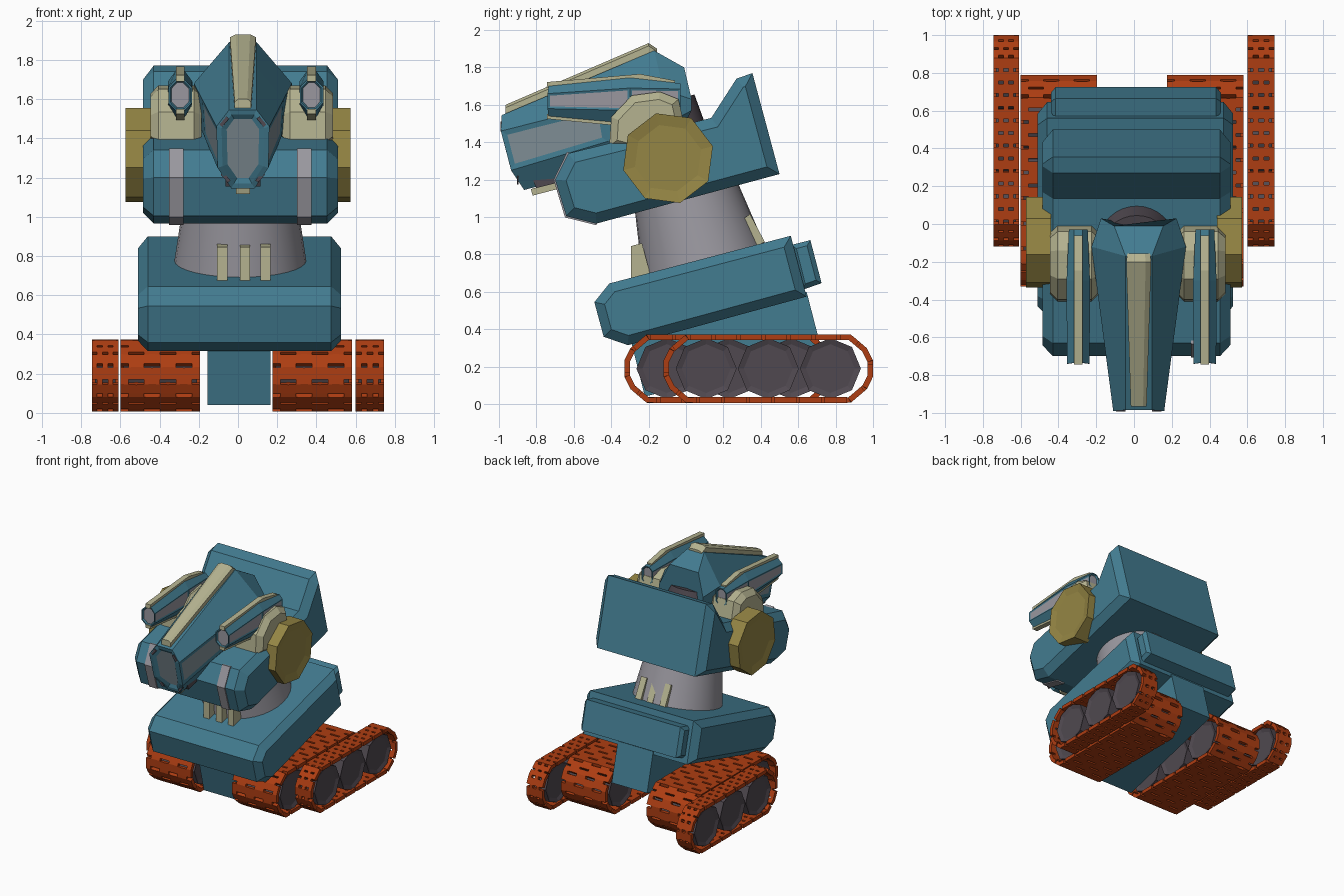
import bpy
import bmesh
import math
from mathutils import Matrix, Vector

if "Cube" in bpy.data.objects:
    bpy.data.objects.remove(bpy.data.objects["Cube"])

TILT = math.radians(15)


def make_mat(name, rgb):
    m = bpy.data.materials.new(name)
    m.use_nodes = True
    m.diffuse_color = (*rgb, 1)
    m.node_tree.nodes["Principled BSDF"].inputs["Base Color"].default_value = (*rgb, 1)
    return m


TEAL = make_mat("teal paint", (.055, .2, .28))
ORANGE = make_mat("rust orange", (.42, .047, .006))
BEIGE = make_mat("beige trim", (.46, .45, .28))
BRASS = make_mat("dull brass", (.3, .237, .058))
GREY = make_mat("light grey", (.32, .31, .345))
DARK = make_mat("dark grey", (.08, .066, .08))
GLASS = make_mat("blue grey panel", (.22, .28, .31))


def finish(name, bm, *mats, recalc=True):
    if recalc:
        bmesh.ops.recalc_face_normals(bm, faces=bm.faces[:])
    me = bpy.data.meshes.new(name)
    bm.to_mesh(me)
    bm.free()
    for m in mats:
        me.materials.append(m)
    ob = bpy.data.objects.new(name, me)
    bpy.context.collection.objects.link(ob)
    return ob


def prism(name, profile, x0, x1, mat, chamfer=0):
    """Side profile of (y, z) points pulled across x, with chamfered sides."""
    bm = bmesh.new()
    a, b = ([bm.verts.new((x, y, z)) for y, z in profile] for x in (x0, x1))
    n = len(profile)
    caps = [bm.faces.new(a), bm.faces.new(b)]
    for i in range(n):
        j = (i + 1) % n
        bm.faces.new((a[i], a[j], b[j], b[i]))
    bmesh.ops.recalc_face_normals(bm, faces=bm.faces[:])
    if chamfer:
        rims = list({e for f in caps for e in f.edges})
        bmesh.ops.bevel(bm, geom=rims, offset=chamfer, segments=1, affect='EDGES')
    return finish(name, bm, mat)


def inset(bm, face, thickness, depth):
    bmesh.ops.inset_individual(bm, faces=[face], thickness=thickness, depth=depth,
                               use_even_offset=True)


def loft(name, stations, cx, mat, panel_mat, panel_spans, panel_in, cap_in, caps):
    """Eight-sided mirrored rings joined in order, with inset side panels and end lenses."""
    bm = bmesh.new()
    rings = []
    for half in stations:
        pts = [(cx + x, y, z) for x, y, z in half]
        pts += [(cx - x, y, z) for x, y, z in reversed(half)]
        rings.append([bm.verts.new(p) for p in pts])
    panels = []
    for s, (a, b) in enumerate(zip(rings, rings[1:])):
        for j in range(8):
            k = (j + 1) % 8
            f = bm.faces.new((a[j], a[k], b[k], b[j]))
            if j in (1, 5) and s in panel_spans:
                panels.append(f)
    ends = [bm.faces.new(rings[0]), bm.faces.new(rings[-1])]
    bmesh.ops.recalc_face_normals(bm, faces=bm.faces[:])
    for f in panels:
        inset(bm, f, panel_in, -.004)
        f.material_index = 1
    for f in ends[:caps]:
        inset(bm, f, cap_in, 0)
        inset(bm, f, cap_in, -.012)
        f.material_index = 1
    return finish(name, bm, mat, panel_mat, recalc=False)


def disc(name, x0, x1, y, z, r, rim, turn, mat):
    """Octagonal wheel lying along x, with a sunken centre on both ends."""
    bm = bmesh.new()
    place = (Matrix.Translation(((x0 + x1) / 2, y, z)) @ Matrix.Rotation(turn, 4, 'X')
             @ Matrix.Rotation(math.pi / 2, 4, 'Y'))
    bmesh.ops.create_cone(bm, cap_ends=True, segments=8, radius1=r, radius2=r,
                          depth=abs(x1 - x0), matrix=place)
    for f in [f for f in bm.faces if len(f.verts) == 8]:
        inset(bm, f, rim, -.012)
    return finish(name, bm, mat)


def tilted_cone(name, centre, r0, r1, depth, mat):
    bm = bmesh.new()
    bmesh.ops.create_cone(bm, cap_ends=True, segments=32, radius1=r0, radius2=r1, depth=depth,
                          matrix=Matrix.Translation(centre) @ Matrix.Rotation(TILT, 4, 'X'))
    for f in bm.faces:
        f.smooth = len(f.verts) == 4
    return finish(name, bm, mat)


def track(name, x0, x1, cy, cols, run):
    """Belt of solid slats joined by thin rows with staggered slots."""
    quarter = [(.545, .04), (.515, .1), (.435, .168)]
    top = quarter + [(-y, z) for y, z in reversed(quarter)]
    loop = [Vector(p) for p in top + [(-y, -z) for y, z in top]]
    path, thin = [], []
    for a, b in zip(loop, loop[1:] + loop[:1]):
        n = max(1, round((b - a).length / .066))
        for i in range(n):
            path += [a.lerp(b, i / n), a.lerp(b, (i + .76) / n)]
            thin += [False, True]
    bm = bmesh.new()
    grid = [[bm.verts.new((x0 + (x1 - x0) * c / cols, cy + p.x, .19 + p.y))
             for c in range(cols + 1)] for p in path]
    for i in range(len(grid)):
        a, b = grid[i], grid[(i + 1) % len(grid)]
        for c in range(cols):
            if thin[i] and (c + run * (i // 2) + 1) % (2 * run) < run:
                continue
            bm.faces.new((a[c], a[c + 1], b[c + 1], b[c]))
    ob = finish(name, bm, ORANGE, recalc=False)
    mod = ob.modifiers.new("thickness", 'SOLIDIFY')
    mod.thickness, mod.offset = .03, 0


# Tracks and their wheels
for label, x0, x1, cy, cols, run in (
        ("right_outer", -.745, -.61, .44, 5, 1), ("left_outer", .6, .745, .44, 5, 1),
        ("right_inner", -.6, -.195, .23, 10, 2), ("left_inner", .175, .58, .23, 10, 2)):
    track(label + "_track", x0, x1, cy, cols, run)
    for i in range(3):
        disc(f"{label}_wheel_{i + 1}", x0 + .015, x1 - .015, cy + (i - 1) * .332, .19,
             .163, .03, 0, DARK)

# Lower body
prism("keel", [(-.3, .36), (-.22, .04), (.725, .29), (.645, .6)], -.155, .165, TEAL)
prism("lower_body", [(-.41, .645), (-.49, .545), (-.44, .36), (-.31, .315), (.645, .575),
                     (.56, .9)], -.51, .525, TEAL, .05)
prism("rear_plate", [(.56, .85), (.665, .877), (.725, .647), (.62, .61)], -.44, .46, TEAL, .025)

# Waist and its ribs
tilted_cone("waist", (.03, 0, 0) and (.012, .05, .93), .345, .28, .44, GREY)
for i, x in enumerate((-.08, .035, .14)):
    prism(f"front_rib_{i + 1}", [(-.294, .845), (-.235, .86), (-.19, .69), (-.294, .675)],
          x - .026, x + .026, BEIGE)
    prism(f"back_rib_{i + 1}", [(.29, .98), (.342, 1.016), (.422, .866), (.35, .84)],
          x - .026, x + .026, BEIGE)

# Upper body with raised back
prism("upper_body", [(-.63, 1.34), (-.7, 1.2), (-.64, 1.005), (-.48, .965), (.5, 1.23),
                     (.355, 1.77), (.27, 1.74), (.135, 1.53)], -.485, .51, TEAL, .055)
for side, x in (("right", -.315), ("left", .338)):
    prism(side + "_chest_strap", [(-.6, 1.34), (-.636, 1.348), (-.708, 1.2), (-.647, .998),
                                  (-.48, .957), (-.46, 1.0)], x - .036, x + .036, GREY)

# Head
HX = .025
front = [(.07, -.985, 1.545), (.135, -.99, 1.46), (.13, -.935, 1.25), (.06, -.865, 1.145)]
rear = [(.07, -.17, 1.89), (.25, -.12, 1.68), (.235, -.1, 1.5), (.15, -.1, 1.35)]
middle = [tuple(Vector(a).lerp(Vector(b), .62)) for a, b in zip(front, rear)]
nape = [(.13, -.01, 1.8), (.2, .03, 1.63), (.2, .03, 1.57), (.12, -.03, 1.45)]
loft("head", [front, middle, rear, nape], HX, TEAL, GLASS, {0}, .028, .026, 1)
tilted_cone("head_core", (HX - .01, -.11, 1.5), .21, .19, .22, DARK)
prism("jaw", [(-.82, 1.2), (-.8, 1.155), (-.62, 1.2), (-.6, 1.32), (-.75, 1.3)],
      HX - .09, HX + .09, DARK)
prism("chin_guard", [(-.83, 1.15), (-.82, 1.115), (-.59, 1.175), (-.6, 1.21)],
      HX - .035, HX + .035, BEIGE)

# Tapered head crest
bm = bmesh.new()
crest = []
for w, y, z in ((.042, -.965, 1.6), (.066, -.2, 1.93), (.06, -.155, 1.9)):
    crest.append([bm.verts.new((HX + x, y, z + dz)) for x, dz in
                  ((-w, -.06), (-w, -.015), (-w * .55, 0), (w * .55, 0), (w, -.015), (w, -.06))])
for a, b in zip(crest, crest[1:]):
    for j in range(6):
        k = (j + 1) % 6
        bm.faces.new((a[j], a[k], b[k], b[j]))
bm.faces.new(crest[0])
bm.faces.new(crest[-1])
finish("head_crest", bm, BEIGE)

# Small vents around the muzzle
for sx in (-1, 1):
    for label, y, z, w, turn in (("upper", -.988, 1.485, .095, 50), ("lower", -.9, 1.2, .088, -48)):
        bm = bmesh.new()
        bmesh.ops.create_cube(bm, size=1, matrix=Matrix.Translation((HX + sx * w, y, z))
                              @ Matrix.Rotation(math.radians(turn) * sx, 4, 'Y')
                              @ Matrix.Diagonal((.055, .009, .018, 1)))
        finish(f"{'left' if sx > 0 else 'right'}_{label}_vent", bm, DARK)

# Side cannons, shoulder brackets and hinge discs
for side, s in (("right", -1), ("left", 1)):
    cx = .04 + s * .335
    loft(side + "_cannon",
         [[(.022, -.735, 1.7), (.06, -.74, 1.66), (.06, -.74, 1.58), (.022, -.735, 1.54)],
          [(.022, -.3, 1.745), (.062, -.3, 1.69), (.062, -.3, 1.57), (.022, -.3, 1.5)],
          [(.022, -.03, 1.715), (.05, -.03, 1.685), (.05, -.03, 1.6), (.022, -.03, 1.57)]],
         cx, TEAL, GREY, {0, 1}, .012, .008, 2)
    prism(side + "_cannon_top_ridge", [(-.745, 1.69), (-.743, 1.722), (-.246, 1.765),
                                       (-.06, 1.73), (-.06, 1.7), (-.25, 1.735)],
          cx - .022, cx + .022, BEIGE)
    prism(side + "_cannon_bottom_ridge", [(-.743, 1.55), (-.743, 1.525), (-.38, 1.49), (-.38, 1.53)],
          cx - .022, cx + .022, BEIGE)
    bx = .02 + s * .335
    prism(side + "_shoulder_bracket", [(-.41, 1.38), (-.4, 1.535), (-.29, 1.65), (-.14, 1.67),
                                       (-.04, 1.63), (0, 1.45), (-.1, 1.3)],
          bx - .13, bx + .13, BEIGE, .04)
    disc(side + "_hinge_disc", s * .44, s * .573, -.096, 1.315, .248, .06, TILT, BRASS)
